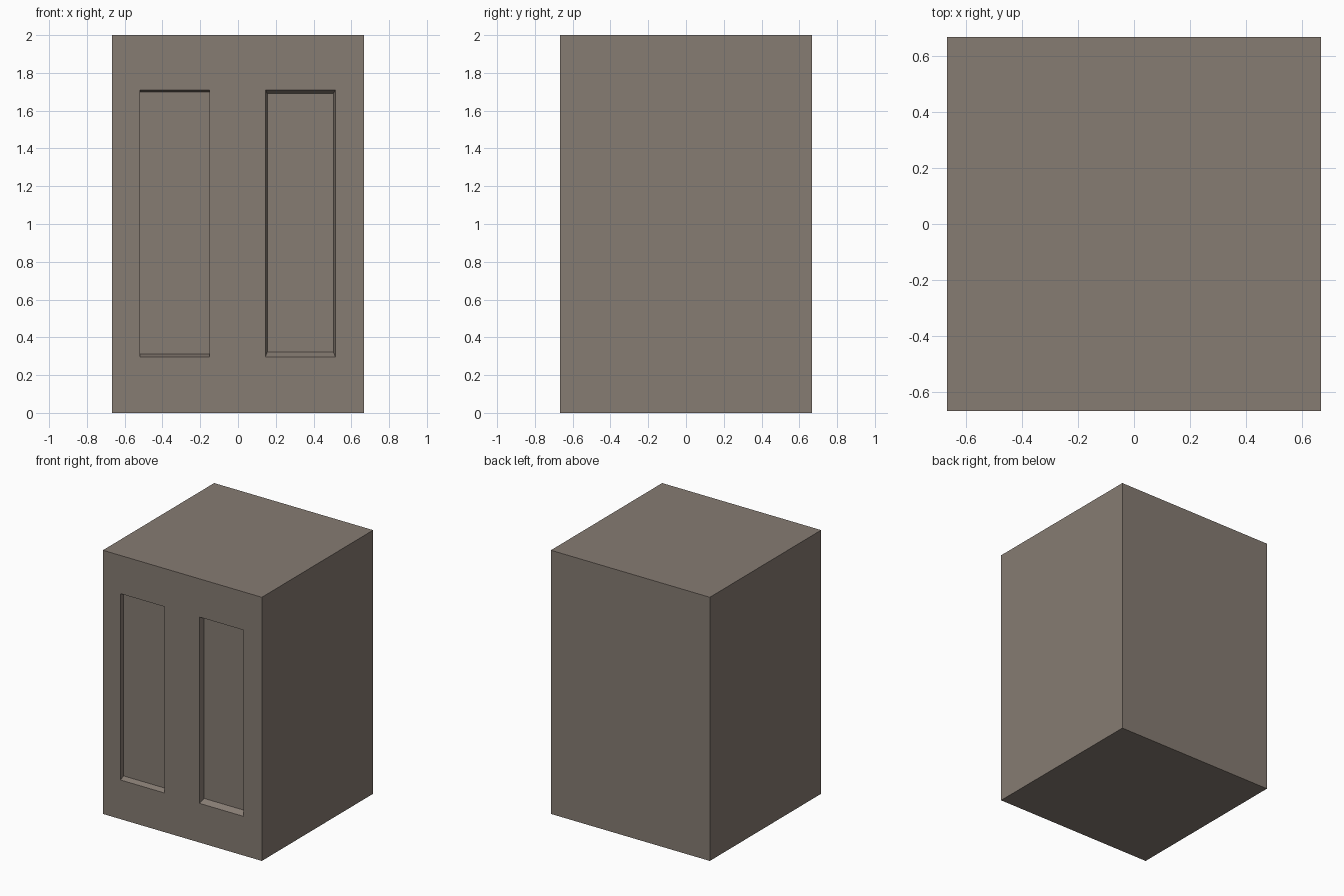
import bpy, bmesh

if "Cube" in bpy.data.objects:
    bpy.data.objects.remove(bpy.data.objects["Cube"])

HALF, H = 0.667, 2.0
XS = [-HALF, -0.52, -0.15, 0.145, 0.515, HALF]
ZS = [0.0, 0.297, 1.71, H]
DEPTH = 0.04

bm = bmesh.new()

# front face as a grid of flat panels
grid = [[bm.verts.new((x, -HALF, z)) for x in XS] for z in ZS]
panels = []
for j in range(len(ZS) - 1):
    for i in range(len(XS) - 1):
        f = bm.faces.new((grid[j][i], grid[j][i + 1], grid[j + 1][i + 1], grid[j + 1][i]))
        if j == 1 and i in (1, 3):
            panels.append(f)

# plain back, sides, top and bottom
b = [bm.verts.new((x, HALF, z)) for x, z in ((-HALF, 0), (HALF, 0), (HALF, H), (-HALF, H))]
bm.faces.new((b[1], b[0], b[3], b[2]))
bm.faces.new(grid[0][::-1] + [b[0], b[1]])
bm.faces.new(grid[-1] + [b[2], b[3]])
bm.faces.new([r[0] for r in grid] + [b[3], b[0]])
bm.faces.new([r[-1] for r in reversed(grid)] + [b[1], b[2]])

# recessed panels with sloping reveals
for f in panels:
    cx = f.calc_center_median().x
    bmesh.ops.inset_region(bm, faces=[f], thickness=0.01, use_even_offset=True)
    for v in f.verts:
        v.co.y += DEPTH
        v.co.z += 0.015 if v.co.z < 1 else -0.01

bmesh.ops.recalc_face_normals(bm, faces=bm.faces)
me = bpy.data.meshes.new("panelled_block")
bm.to_mesh(me)
bm.free()
ob = bpy.data.objects.new("panelled_block", me)
bpy.context.collection.objects.link(ob)

# stone colour
mat = bpy.data.materials.new("stone")
mat.diffuse_color = (0.24, 0.20, 0.17, 1)
mat.use_nodes = True
mat.node_tree.nodes["Principled BSDF"].inputs["Base Color"].default_value = mat.diffuse_color
me.materials.append(mat)
